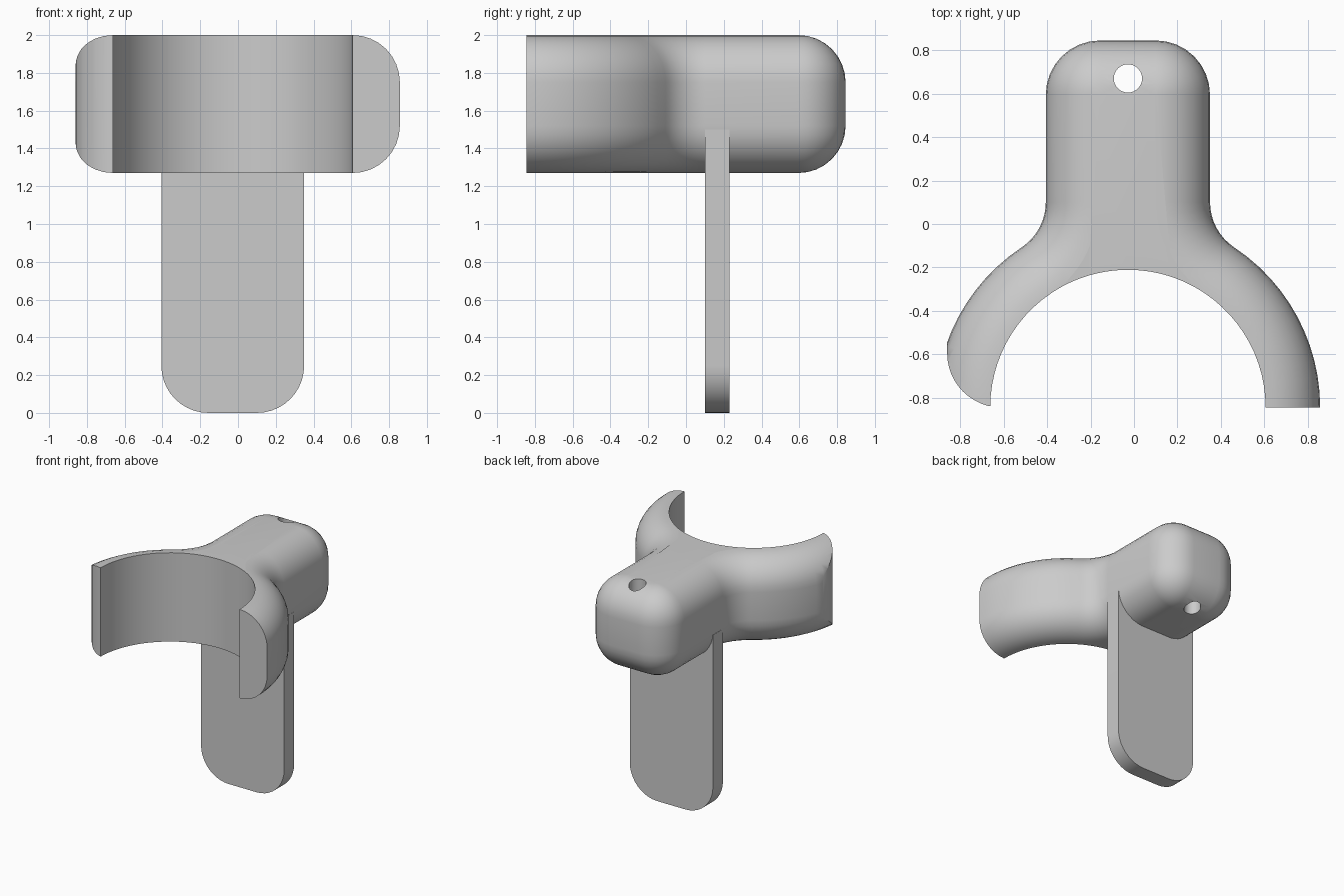
import bpy, bmesh
from math import sin, cos, pi, atan2, sqrt, radians

if "Cube" in bpy.data.objects:
    bpy.data.objects.remove(bpy.data.objects["Cube"])

CX, CY = -0.028, -0.845          # centre of the clamp ring
R_OUT, R_IN, FIL = 0.885, 0.634, 0.25
HALF_W, BACK = 0.378, 1.69       # block half width and depth from ring centre
Z0, Z1 = 1.27, 2.0


def arc(cx, cy, r, a0, a1, n):
    return [(cx + r * cos(a0 + (a1 - a0) * i / n), cy + r * sin(a0 + (a1 - a0) * i / n))
            for i in range(n + 1)]


def mesh_object(name, bm):
    bmesh.ops.remove_doubles(bm, verts=bm.verts, dist=1e-5)
    bmesh.ops.recalc_face_normals(bm, faces=bm.faces)
    me = bpy.data.meshes.new(name)
    bm.to_mesh(me)
    bm.free()
    ob = bpy.data.objects.new(name, me)
    bpy.context.collection.objects.link(ob)
    return ob


def prism(name, outline, to3d, depth):
    bm = bmesh.new()
    f = bm.faces.new([bm.verts.new(to3d(*p)) for p in outline])
    new = bmesh.ops.extrude_face_region(bm, geom=[f])["geom"]
    bmesh.ops.translate(bm, vec=depth, verts=[v for v in new if isinstance(v, bmesh.types.BMVert)])
    return mesh_object(name, bm)


def select(ob):
    bpy.ops.object.select_all(action='DESELECT')
    ob.select_set(True)
    bpy.context.view_layer.objects.active = ob


def cut(ob, cutter):
    cutter.hide_render = True
    m = ob.modifiers.new("cut", 'BOOLEAN')
    m.operation, m.solver, m.object = 'DIFFERENCE', 'EXACT', cutter
    select(ob)
    bpy.ops.object.modifier_apply(modifier=m.name)
    bpy.data.objects.remove(cutter)


# Clamp body: outline inset along a rounded vertical profile
fx = HALF_W + FIL
fy = sqrt((R_OUT + FIL) ** 2 - fx ** 2)
tang = atan2(fy, fx)


def mirrored(half):
    pts = half + [(-x, y) for x, y in reversed(half)]
    return [(x + CX, y + CY) for x, y in pts]


def outer(d):
    return mirrored(arc(0, 0, R_OUT - d, 0, tang, 12)
                    + arc(fx, fy, FIL + d, pi + tang, pi, 8)[1:]
                    + arc(HALF_W - FIL, BACK - FIL, FIL - d, 0, pi / 2, 8))


inner = mirrored(arc(0, 0, R_IN, 0, tang, 12) + arc(0, 0, R_IN, tang, radians(88), 17)[1:])
N = 8
steps = [i * pi / 2 / N for i in range(N + 1)]
loops = [(inner, Z0)]
loops += [(outer(FIL * (1 - sin(t))), Z0 + FIL * (1 - cos(t))) for t in steps]
loops += [(outer(FIL * (1 - sin(t))), Z1 - FIL * (1 - cos(t))) for t in reversed(steps)]
loops += [(inner, Z1)]

bm = bmesh.new()
rings = [[bm.verts.new((x, y, z)) for x, y in pts] for pts, z in loops]
for k, a in enumerate(rings):
    b = rings[(k + 1) % len(rings)]
    for i in range(len(a) - 1):
        bm.faces.new((a[i], a[i + 1], b[i + 1], b[i]))
for end in (0, -1):
    bm.faces.new([r[end] for r in rings])
body = mesh_object("clamp_body", bm)

# Vertical hole near the back
cut(body, prism("hole_cutter", arc(CX, 0.67, 0.065, 0, 2 * pi, 32)[:-1],
                lambda x, y: (x, y, 1.0), (0, 0, 1.3)))

# Rounded trim on the left arm tip
trim = arc(-0.61, -0.595, 0.25, pi, 1.5 * pi, 12)
trim += [(-0.61, -1.1), (-1.1, -1.1), (-1.1, -0.4), (-0.86, -0.4)]
cut(body, prism("tip_cutter", trim, lambda x, y: (x, y, 1.0), (0, 0, 1.3)))

# Flat hanging tongue with rounded lower corners
tongue_outline = [(CX + HALF_W, 1.5), (CX - HALF_W, 1.5)]
tongue_outline += arc(CX - HALF_W + FIL, FIL, FIL, pi, 1.5 * pi, 10)
tongue_outline += arc(CX + HALF_W - FIL, FIL, FIL, 1.5 * pi, 2 * pi, 10)
tongue = prism("tongue", tongue_outline, lambda x, z: (x, 0.10, z), (0, 0.13, 0))

for ob in (body, tongue):
    select(ob)
    bpy.ops.object.shade_smooth_by_angle(angle=radians(30))
